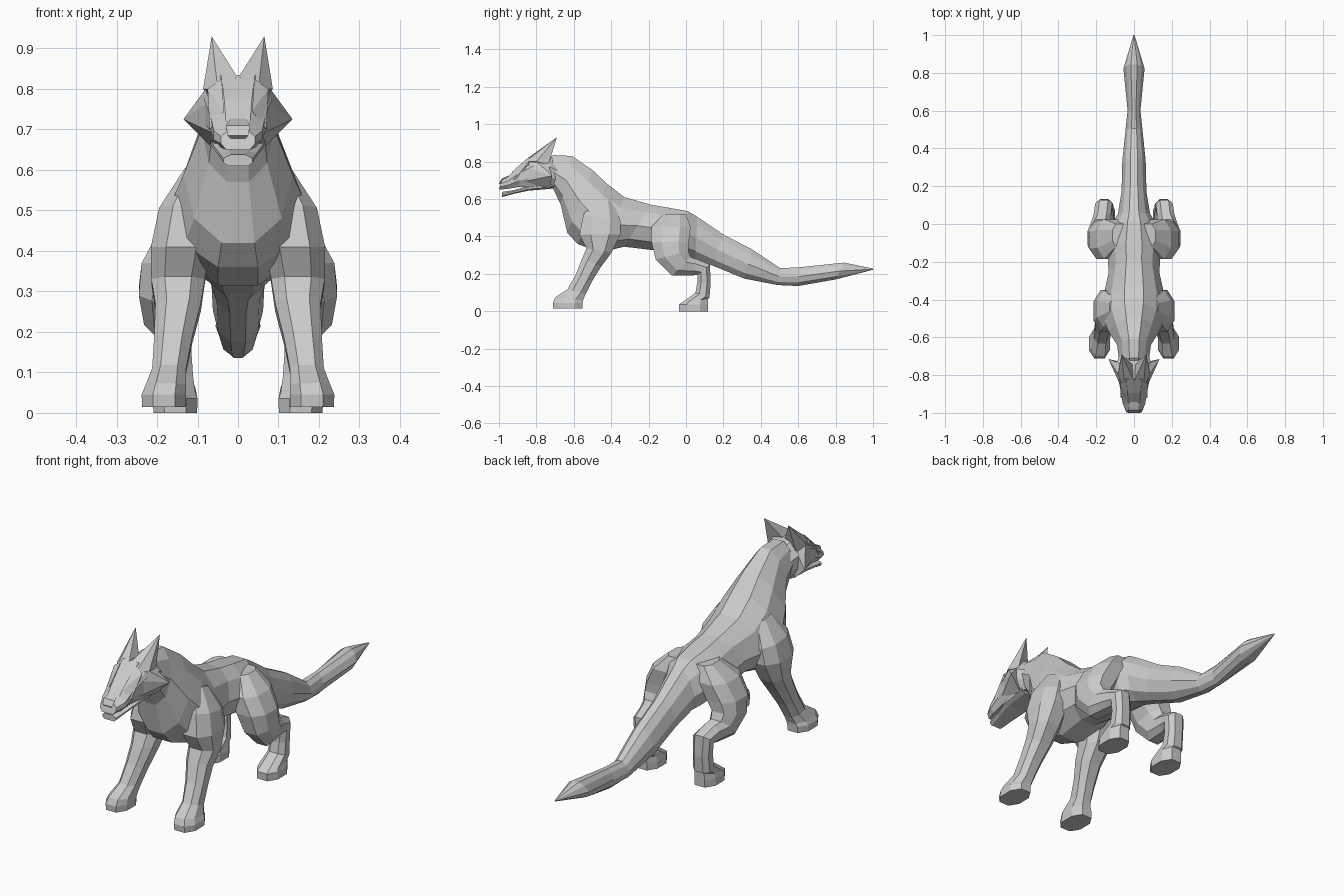
import bpy, bmesh
from math import sin, cos, radians
from mathutils import Vector


def finish(name, bm, mirror=False):
    bmesh.ops.remove_doubles(bm, verts=bm.verts, dist=0.0005)
    bmesh.ops.recalc_face_normals(bm, faces=bm.faces)
    me = bpy.data.meshes.new(name)
    bm.to_mesh(me)
    bm.free()
    ob = bpy.data.objects.new(name, me)
    bpy.context.collection.objects.link(ob)
    if mirror:
        mod = ob.modifiers.new("Mirror", 'MIRROR')
        mod.use_mirror_merge = False
    return ob


def loft(name, rings, mirror=False):
    bm = bmesh.new()
    vs = [[bm.verts.new(p) for p in r] for r in rings]
    n = len(vs[0])
    for a, b in zip(vs, vs[1:]):
        for i in range(n):
            j = (i + 1) % n
            bm.faces.new((a[i], a[j], b[j], b[i]))
    bm.faces.new(vs[0])
    bm.faces.new(vs[-1])
    return finish(name, bm, mirror)


def hull(name, pts, mirror=True):
    bm = bmesh.new()
    for p in pts:
        bm.verts.new(p)
    bmesh.ops.convex_hull(bm, input=bm.verts)
    return finish(name, bm, mirror)


def slice_ring(top, bot, w, prof):
    """Symmetric ring between a top and a bottom point (y, z)."""
    half = [(w * x, bot[0] + (top[0] - bot[0]) * t, bot[1] + (top[1] - bot[1]) * t)
            for x, t in prof]
    return half + [(-x, y, z) for x, y, z in reversed(half)]


OCT = [(1, .45), (.5, 1), (-.5, 1), (-1, .45), (-1, -.45), (-.5, -1), (.5, -1), (1, -.45)]


def limb_ring(x, y, z, hx, hy, tilt=0):
    """Chamfered box ring, tilted about the x axis."""
    t = radians(tilt)
    return [(x + u * hx, y + v * hy * cos(t), z + v * hy * sin(t)) for u, v in OCT]


# Neck, torso and tail
BODY = [(.3, 1), (.72, .82), (1, .5), (.8, .18), (.3, 0)]
body = [
    ((-.76, .80), (-.75, .67), .07),
    ((-.71, .835), (-.71, .655), .08),
    ((-.61, .83), (-.67, .57), .09),
    ((-.50, .755), (-.635, .42), .135),
    ((-.42, .68), (-.58, .36), .165),
    ((-.33, .61), (-.46, .315), .165),
    ((-.19, .57), (-.33, .345), .135),
    ((-.10, .555), (-.16, .325), .14),
    ((.01, .535), (.0, .295), .115),
    ((.06, .505), (.05, .28), .085),
    ((.20, .41), (.14, .245), .066),
    ((.355, .33), (.31, .175), .062),
    ((.505, .23), (.49, .14), .045),
    ((.605, .235), (.60, .135), .034),
    ((.845, .26), (.80, .17), .056),
    ((1.0, .228), (1.0, .222), .003),
]
loft("body_and_tail", [slice_ring(*s, BODY) for s in body])

# Head with muzzle
HEAD = [(.5, 1), (1, .65), (1, .3), (.7, 0)]
head = [
    ((-.985, .70), (-1.0, .65), .042),
    ((-.95, .72), (-.95, .655), .06),
    ((-.895, .775), (-.89, .665), .068),
    ((-.82, .835), (-.82, .665), .084),
    ((-.73, .83), (-.73, .665), .09),
    ((-.67, .79), (-.68, .67), .07),
]
loft("head", [slice_ring(*s, HEAD) for s in head])

# Lower jaw
jaw = [
    ((-.985, .638), (-.985, .61), .036),
    ((-.92, .648), (-.92, .628), .046),
    ((-.84, .672), (-.84, .645), .062),
    ((-.72, .69), (-.72, .655), .07),
]
loft("lower_jaw", [slice_ring(*s, HEAD) for s in jaw])

# Nose and brows
hull("nose", [(.025, -1.0, .685), (.03, -.985, .71), (.018, -.94, .728),
              (-.025, -1.0, .685), (-.03, -.985, .71), (-.018, -.94, .728),
              (0, -.97, .66)], False)
hull("brow", [(.035, -.93, .745), (.07, -.92, .70), (.075, -.84, .80),
              (.04, -.84, .825), (.05, -.84, .72)])

# Ears and pointed cheeks
hull("ear", [(.065, -.69, .93), (.002, -.83, .83), (.05, -.86, .80), (.086, -.80, .80),
             (.075, -.735, .785), (.004, -.75, .825)])
hull("cheek", [(.135, -.715, .725), (.07, -.86, .77), (.06, -.88, .69), (.08, -.80, .80),
               (.07, -.73, .66), (.07, -.74, .79)])

# Front legs: shoulder, forearm and paw
front = [
    (.085, -.44, .60, .045, .05, -15),
    (.125, -.45, .50, .07, .10, -8),
    (.14, -.46, .41, .075, .11, 0),
    (.148, -.465, .325, .066, .068, -10),
    (.148, -.505, .26, .056, .055, -25),
    (.160, -.545, .18, .047, .047, -25),
    (.170, -.585, .105, .042, .05, -15),
    (.178, -.625, .066, .05, .075, -6),
    (.183, -.632, .045, .055, .080, 0),
    (.183, -.632, .015, .054, .078, 0),
]
loft("front_leg", [limb_ring(*s) for s in front], True)

# Hind legs: thigh, knee, hock and paw
hind = [
    (.075, -.06, .52, .04, .06, 0),
    (.120, -.08, .45, .075, .105, 0),
    (.160, -.085, .37, .078, .10, 0),
    (.180, -.075, .30, .065, .09, 15),
    (.178, -.025, .24, .054, .07, 45),
    (.168, .045, .235, .046, .045, 75),
    (.160, .095, .222, .045, .043, 40),
    (.157, .096, .15, .042, .036, 0),
    (.156, .088, .085, .045, .04, -20),
    (.155, .045, .055, .05, .075, 10),
    (.155, .04, .035, .055, .078, 0),
    (.155, .04, .0, .054, .077, 0),
]
loft("hind_leg", [limb_ring(*s) for s in hind], True)
